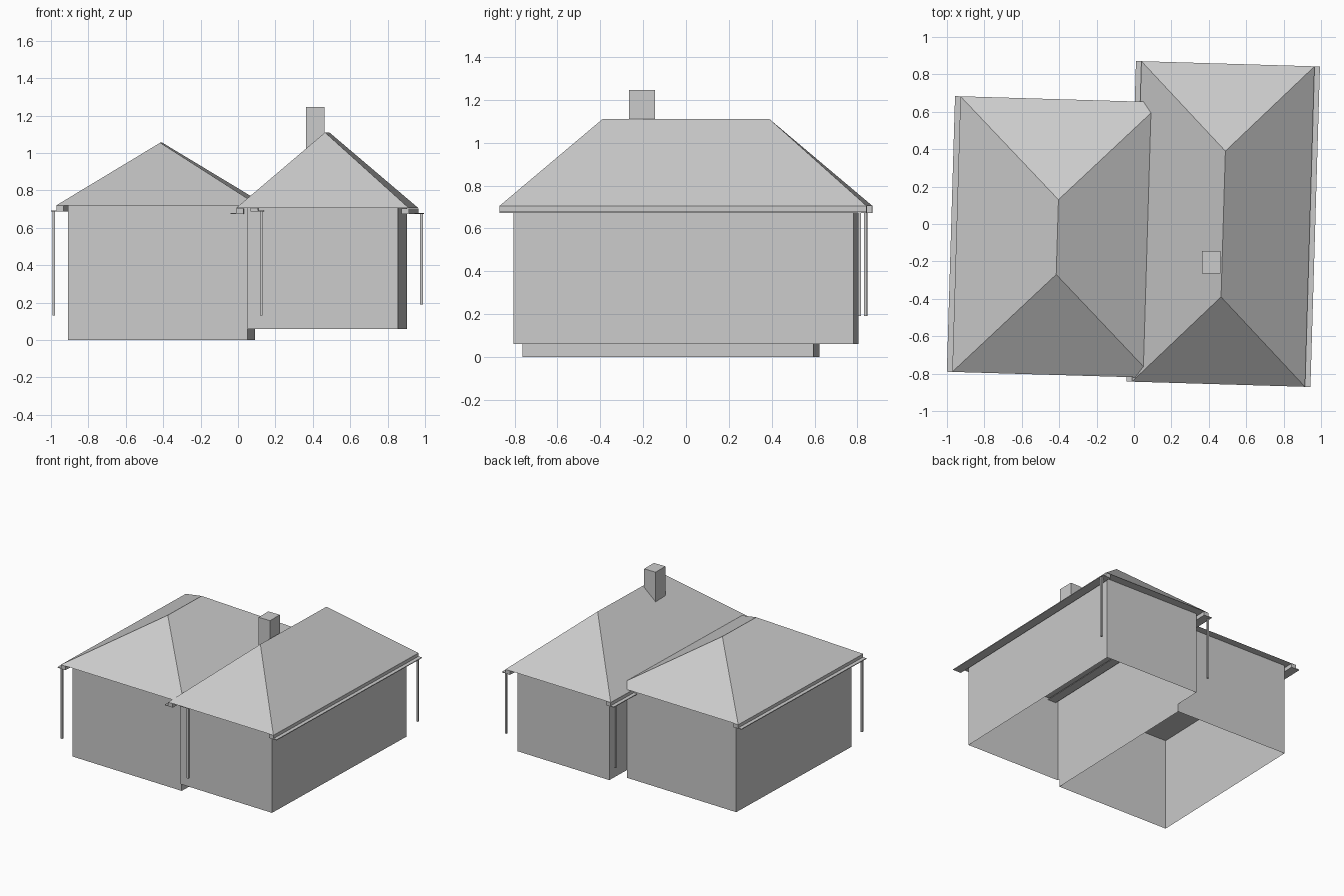
import bpy, bmesh
from mathutils import Matrix, Vector
from math import radians

cube = bpy.data.objects.get("Cube")
if cube:
    bpy.data.objects.remove(cube, do_unlink=True)

grey = bpy.data.materials.new("plain grey")
grey.use_nodes = True
colour = (0.6, 0.6, 0.6, 1)
grey.diffuse_color = colour
grey.node_tree.nodes["Principled BSDF"].inputs["Base Color"].default_value = colour

TURN = Matrix.Rotation(radians(-1.7), 4, "Z")


def add_object(name, bm, place):
    bmesh.ops.recalc_face_normals(bm, faces=bm.faces)
    mesh = bpy.data.meshes.new(name)
    bm.to_mesh(mesh)
    bm.free()
    mesh.materials.append(grey)
    obj = bpy.data.objects.new(name, mesh)
    obj.matrix_world = place
    bpy.context.collection.objects.link(obj)
    return obj


def add_box(bm, low, high):
    low, high = Vector(low), Vector(high)
    verts = bmesh.ops.create_cube(bm, size=1)["verts"]
    for v in verts:
        v.co = (low + high) / 2 + v.co * (high - low)
    return verts


def walls(name, place, half_w, half_l, bottom, top):
    # Four walls, open below and above
    bm = bmesh.new()
    add_box(bm, (-half_w, -half_l, bottom), (half_w, half_l, top))
    ends = [f for f in bm.faces if abs(f.normal.z) > 0.5]
    bmesh.ops.delete(bm, geom=ends, context="FACES_ONLY")
    add_object(name, bm, place)


def hip_roof(name, place, half_w, half_l, half_ridge, eave, peak):
    bm = bmesh.new()
    a, b, c, d = [bm.verts.new((sx * half_w, sy * half_l, eave))
                  for sx, sy in ((-1, -1), (1, -1), (1, 1), (-1, 1))]
    front, back = [bm.verts.new((0, y, peak)) for y in (-half_ridge, half_ridge)]
    for face in ((a, b, front), (b, c, back, front), (c, d, back),
                 (d, a, front, back), (d, c, b, a)):
        bm.faces.new(face)
    add_object(name, bm, place)


def gutters(name, place, half_w, half_l, eave):
    # A fascia strip with a thin ledge on each long side
    for side, word in ((-1, "west"), (1, "east")):
        bm = bmesh.new()
        for inner, outer, low, high in ((0.04, 0, 0.026, 0.001), (0.04, -0.029, 0.032, 0.026)):
            xs = sorted((side * (half_w - inner), side * (half_w - outer)))
            add_box(bm, (xs[0], -half_l, eave - low), (xs[1], half_l, eave - high))
        add_object(f"{name}_{word}", bm, place)


def downpipes(name, place, offset, y, bottom, top):
    for side, word in ((-1, "west"), (1, "east")):
        bm = bmesh.new()
        x, r = side * offset, 0.007
        add_box(bm, (x - r, y - r, bottom), (x + r, y + r, top))
        add_object(f"{name}_{word}", bm, place)


# Smaller wing
small = Matrix.Translation((-0.41, -0.07, 0)) @ TURN
walls("small_wing_walls", small, 0.48, 0.68, 0, 0.72)
hip_roof("small_wing_roof", small, 0.54, 0.737, 0.2, 0.72, 1.055)
gutters("small_wing_gutter", small, 0.54, 0.737, 0.72)
downpipes("small_wing_downpipe", small, 0.555, -0.705, 0.13, 0.69)

# Larger wing
large = Matrix.Translation((0.477, 0, 0)) @ TURN
walls("large_wing_walls", large, 0.403, 0.793, 0.06, 0.705)
hip_roof("large_wing_roof", large, 0.463, 0.857, 0.39, 0.705, 1.11)
gutters("large_wing_gutter", large, 0.463, 0.857, 0.705)
downpipes("large_wing_downpipe", large, 0.48, 0.825, 0.19, 0.675)

# Chimney
bm = bmesh.new()
add_box(bm, (0.363, -0.265, 0.95), (0.462, -0.145, 1.245))
add_object("chimney", bm, Matrix.Identity(4))
